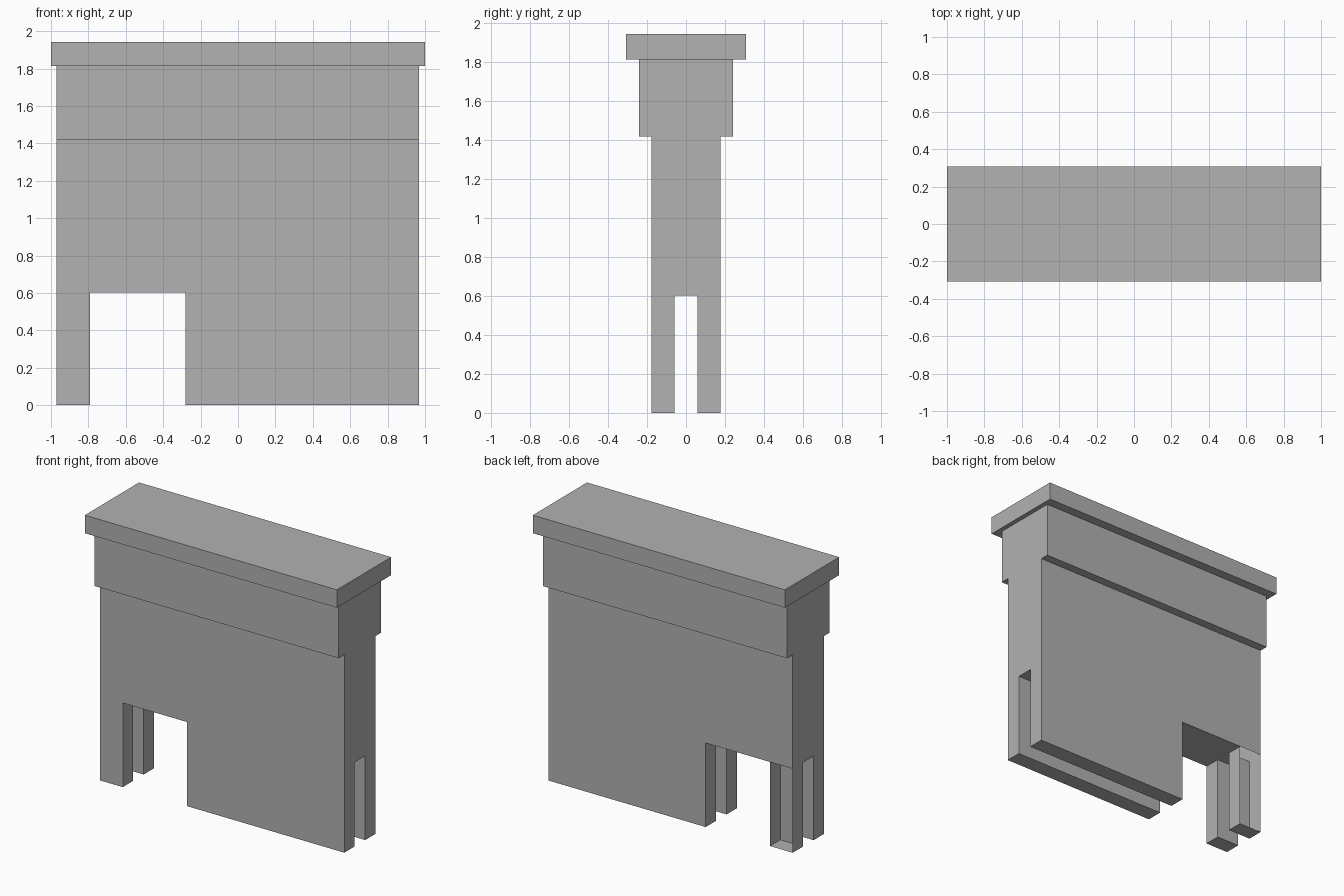
import bpy, bmesh

cube = bpy.data.objects.get("Cube")
if cube:
    bpy.data.objects.remove(cube, do_unlink=True)

# Single grey material
GREY = (0.445, 0.445, 0.445, 1.0)
grey = bpy.data.materials.new("plain grey")
grey.use_nodes = True
grey.diffuse_color = GREY
grey.node_tree.nodes["Principled BSDF"].inputs["Base Color"].default_value = GREY

# Levels of the block grid
LEFT, LEG, DOOR, RIGHT = -0.97, -0.79, -0.28, 0.967
SLOT, WALL, LEDGE, CAP = 0.06, 0.177, 0.24, 0.307
ARCH, STEP, EAVE, TOP = 0.603, 1.418, 1.814, 1.943


def block_shell(name, xs, ys, zs, solid, skip=lambda c, n: False):
    """Skin the solid cells of a rectangular grid, leaving out skipped faces."""
    axes = (xs, ys, zs)
    bm = bmesh.new()

    def filled(c):
        inside = all(0 <= c[a] < len(axes[a]) - 1 for a in range(3))
        return inside and solid(*[(axes[a][c[a]] + axes[a][c[a] + 1]) / 2 for a in range(3)])

    cells = [(i, j, k) for i in range(len(xs) - 1)
             for j in range(len(ys) - 1) for k in range(len(zs) - 1)]
    for c in filter(filled, cells):
        centre = [(axes[a][c[a]] + axes[a][c[a] + 1]) / 2 for a in range(3)]
        for a in range(3):
            for side in (0, 1):
                near = list(c)
                near[a] += 2 * side - 1
                normal = [0, 0, 0]
                normal[a] = 2 * side - 1
                if filled(near) or skip(centre, normal):
                    continue
                u, v = (a + 1) % 3, (a + 2) % 3
                corners = []
                for du, dv in ((0, 0), (1, 0), (1, 1), (0, 1)):
                    p = [0, 0, 0]
                    p[a] = axes[a][c[a] + side]
                    p[u] = axes[u][c[u] + du]
                    p[v] = axes[v][c[v] + dv]
                    corners.append(bm.verts.new(p))
                bm.faces.new(corners if side else corners[::-1])
    # Weld the cells and merge flat neighbours
    bmesh.ops.remove_doubles(bm, verts=bm.verts[:], dist=0.0001)
    bmesh.ops.dissolve_limit(bm, angle_limit=0.01, verts=bm.verts[:], edges=bm.edges[:])
    mesh = bpy.data.meshes.new(name)
    bm.to_mesh(mesh)
    bm.free()
    mesh.materials.append(grey)
    obj = bpy.data.objects.new(name, mesh)
    bpy.context.collection.objects.link(obj)
    return obj


def wall_solid(x, y, z):
    if z > STEP:
        return True
    if abs(y) > WALL:
        return False
    in_door = LEG < x < DOOR
    in_slot = abs(y) < SLOT
    return z > ARCH or not (in_door or in_slot)


def open_leg_back(c, n):
    # The back leg at the doorway is hollow and open on its outer side
    return c[0] < LEG and c[2] < ARCH and c[1] > SLOT and n[1] > 0


# Wall with a doorway, a lengthwise slot and a projecting upper band
block_shell("wall", [LEFT, LEG, DOOR, RIGHT],
            [-LEDGE, -WALL, -SLOT, SLOT, WALL, LEDGE],
            [0, ARCH, STEP, EAVE], wall_solid, open_leg_back)

# Flat capping slab
block_shell("capping_slab", [-1, 1], [-CAP, CAP], [EAVE, TOP], lambda x, y, z: True)
